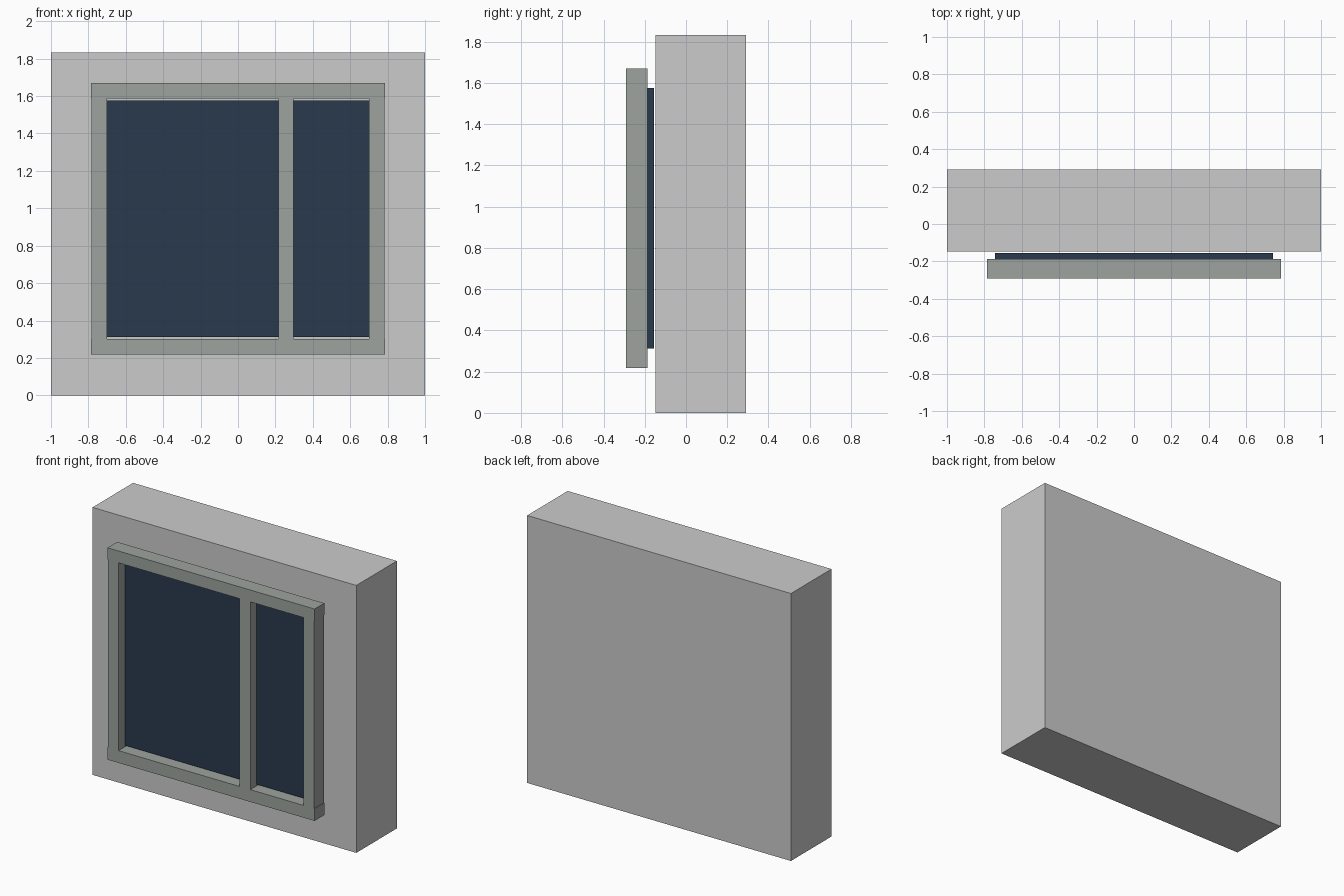
import bpy

if "Cube" in bpy.data.objects:
    bpy.data.objects.remove(bpy.data.objects["Cube"])


def material(name, rgb):
    m = bpy.data.materials.new(name)
    m.diffuse_color = (*rgb, 1)
    m.use_nodes = True
    m.node_tree.nodes["Principled BSDF"].inputs["Base Color"].default_value = m.diffuse_color
    return m


def box(name, x, y, z, mat=None):
    """Box from (min, max) ranges on each axis."""
    bpy.ops.mesh.primitive_cube_add(size=1, location=[sum(r) / 2 for r in (x, y, z)])
    ob = bpy.context.object
    ob.name = name
    ob.scale = [r[1] - r[0] for r in (x, y, z)]
    bpy.ops.object.transform_apply(location=False, rotation=False, scale=True)
    if mat:
        ob.data.materials.append(mat)
    return ob


frame_mat = material("frame_paint", (0.34, 0.37, 0.35))
glass_mat = material("dark_glass", (0.022, 0.042, 0.075))

FRAME_Y = (-0.292, -0.187)
Z_LOW, Z_HIGH = 0.301, 1.588      # opening height

# Solid wall block
box("wall", (-1, 1), (-0.147, 0.292), (0, 1.833))

# Glass pane, its front half let into the frame
box("glass", (-0.743, 0.743), (-0.225, -0.155), (0.312, 1.575), glass_mat)

# Full-width rails
box("bottom_rail", (-0.785, 0.785), FRAME_Y, (0.217, Z_LOW), frame_mat)
box("top_rail", (-0.785, 0.785), FRAME_Y, (Z_HIGH, 1.669), frame_mat)

# Side stiles and off-centre mullion between the rails
for name, x in (("left_stile", (-0.782, -0.701)),
                ("mullion", (0.217, 0.298)),
                ("right_stile", (0.701, 0.782))):
    box(name, x, FRAME_Y, (Z_LOW, Z_HIGH), frame_mat)
